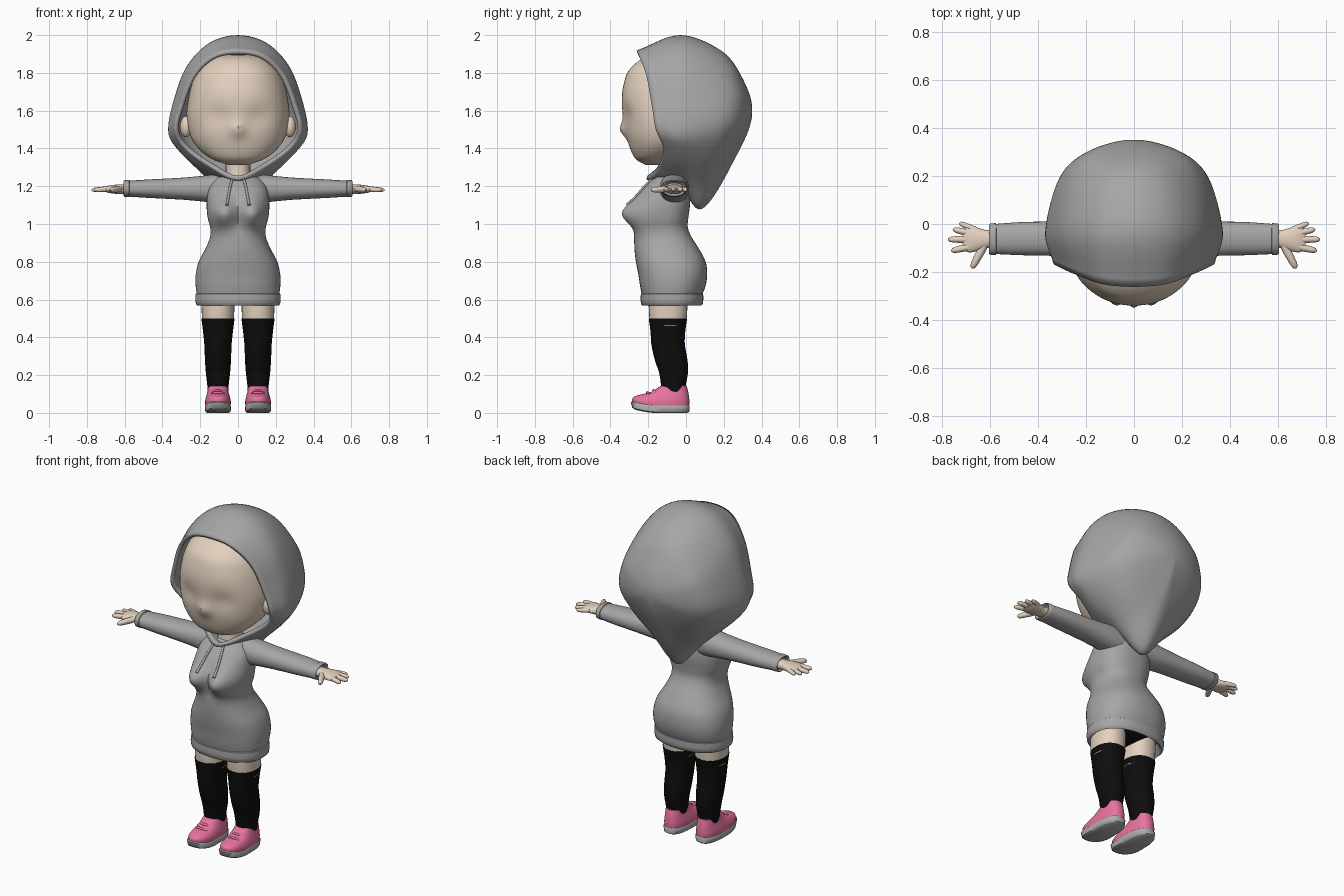
import bpy, bmesh, math
from mathutils import Vector
from mathutils.bvhtree import BVHTree

if "Cube" in bpy.data.objects:
    bpy.data.objects.remove(bpy.data.objects["Cube"])


def material(name, rgb):
    m = bpy.data.materials.new(name)
    m.diffuse_color = (*rgb, 1)
    m.use_nodes = True
    m.node_tree.nodes["Principled BSDF"].inputs["Base Color"].default_value = m.diffuse_color
    return m


GREY = material("hoodie grey", (0.38, 0.38, 0.38))
SKIN = material("skin", (0.77, 0.64, 0.52))
BLACK = material("black", (0.004, 0.004, 0.004))
PINK = material("shoe pink", (0.80, 0.17, 0.35))
SOLE = material("sole grey", (0.42, 0.42, 0.42))


def spline(pts, n, pre=None, post=None):
    """Catmull-Rom through points, n steps per span."""
    p = [Vector(q) for q in pts]
    p = [2 * p[0] - p[1] if pre is None else Vector(pre)] + p + \
        [2 * p[-1] - p[-2] if post is None else Vector(post)]
    out = []
    for i in range(1, len(p) - 2):
        a, b, c, d = p[i - 1:i + 3]
        for k in range(n):
            t = k / n
            out.append(0.5 * (2 * b + (c - a) * t + (2 * a - 5 * b + 4 * c - d) * t * t
                              + (3 * b - a - 3 * c + d) * t ** 3))
    return out + [p[-2]]


def loft(name, rings, mat, caps=(True, True)):
    """Skin a list of equal closed rings."""
    bm = bmesh.new()
    vs = [[bm.verts.new(p) for p in r] for r in rings]
    n = len(vs[0])
    for a, b in zip(vs, vs[1:]):
        for i in range(n):
            j = (i + 1) % n
            bm.faces.new((a[i], a[j], b[j], b[i]))
    if caps[0]:
        bm.faces.new(vs[0][::-1])
    if caps[1]:
        bm.faces.new(vs[-1])
    bmesh.ops.remove_doubles(bm, verts=bm.verts, dist=0.0002)
    bmesh.ops.recalc_face_normals(bm, faces=bm.faces)
    me = bpy.data.meshes.new(name)
    bm.to_mesh(me)
    bm.free()
    me.materials.append(mat)
    ob = bpy.data.objects.new(name, me)
    bpy.context.collection.objects.link(ob)
    return ob


def form(name, rows, mat, n=4, seg=40, power=2.2, place=lambda x, y, z: (x, y, z), bump=None):
    """Rounded form from rows of (height, half width, front y, back y)."""
    rings = []
    for z, w, f, b in (spline(rows, n) if n > 1 else rows):
        ring = []
        for i in range(seg):
            a = 2 * math.pi * i / seg
            c, s = math.cos(a), math.sin(a)
            x = w * math.copysign(abs(c) ** (2 / power), c)
            y = (f + b) / 2 + (b - f) / 2 * math.copysign(abs(s) ** (2 / power), s)
            v = Vector(place(x, y, z))
            ring.append(bump(v) if bump else v)
        rings.append(ring)
    return loft(name, rings, mat)


def tube(name, pts, radii, mat):
    cu = bpy.data.curves.new(name, 'CURVE')
    cu.dimensions = '3D'
    cu.bevel_depth, cu.bevel_resolution, cu.use_fill_caps = 1, 3, True
    sp = cu.splines.new('POLY')
    sp.points.add(len(pts) - 1)
    for q, p, r in zip(sp.points, pts, radii):
        q.co, q.radius = (*p, 1), r
    cu.materials.append(mat)
    ob = bpy.data.objects.new(name, cu)
    bpy.context.collection.objects.link(ob)
    return ob


def ball(name, loc, size, mat):
    bpy.ops.mesh.primitive_uv_sphere_add(segments=32, ring_count=16, location=loc)
    ob = bpy.context.object
    ob.name, ob.scale = name, size
    ob.data.materials.append(mat)


def g(d, s):
    return math.exp(-(d / s) ** 2)


# Head with nose and shallow eye hollows
def face(v):
    if v.y < -0.1:
        v.y -= 0.028 * g(v.x, 0.03) * g(v.z - 1.50, 0.04)
        v.y += 0.016 * g(abs(v.x) - 0.11, 0.07) * g(v.z - 1.57, 0.06)
    return v


form("head", [(1.312, 0.05, -0.21, -0.13), (1.34, 0.13, -0.262, -0.08), (1.38, 0.19, -0.288, 0),
              (1.44, 0.24, -0.308, 0.08), (1.51, 0.265, -0.325, 0.15), (1.59, 0.272, -0.337, 0.19),
              (1.67, 0.262, -0.34, 0.2), (1.74, 0.245, -0.33, 0.19), (1.81, 0.215, -0.305, 0.17),
              (1.87, 0.155, -0.24, 0.12), (1.895, 0.09, -0.16, 0.05)], SKIN, seg=72, bump=face)
form("neck", [(1.2, 0.07, -0.15, 0), (1.28, 0.065, -0.14, 0), (1.38, 0.07, -0.14, 0)], SKIN, seg=24)

# Hood: closed key loops from the face opening to the back
half_loops = [
    [(0, -.262, 1.918), (.135, -.25, 1.892), (.245, -.21, 1.785), (.31, -.18, 1.62),
     (.335, -.16, 1.5), (.28, -.12, 1.40), (.14, -.15, 1.30), (0, -.21, 1.235)],
    [(0, -.03, 2.0), (.15, -.03, 1.96), (.265, -.03, 1.845), (.33, -.03, 1.69),
     (.37, -.03, 1.5), (.32, -.02, 1.395), (.19, -.03, 1.28), (0, -.03, 1.18)],
    [(0, .19, 1.915), (.12, .19, 1.885), (.22, .19, 1.79), (.285, .19, 1.67),
     (.31, .19, 1.52), (.25, .16, 1.38), (.12, .115, 1.22), (0, .085, 1.08)],
    [(0, .30, 1.77), (.08, .30, 1.755), (.15, .30, 1.71), (.19, .30, 1.65),
     (.19, .30, 1.55), (.15, .285, 1.47), (.075, .26, 1.38), (0, .24, 1.31)]]
keys = []
for h in half_loops:
    full = h + [(-x, y, z) for x, y, z in h[-2:0:-1]]
    keys.append(spline(full + [full[0]], 5, full[-1], full[1])[:-1])
pole = Vector((0, 0.352, 1.6))
strands = []
for col in zip(*keys):
    d = col[-1]
    strands.append(spline(list(col) + [pole], 7, post=(-d.x, d.y, 2 * pole.z - d.z)))
hood = loft("hood", [list(r) for r in zip(*strands)][:-1], GREY, caps=(False, True))
mod = hood.modifiers.new("thickness", 'SOLIDIFY')
mod.thickness, mod.offset = 0.022, -1


# Hoodie dress with bust
def bust(v):
    if v.y < -0.1:
        v.y -= 0.095 * g(abs(v.x) - 0.08, 0.075) * g(v.z - 1.055, 0.075)
    return v


dress = form("hoodie_dress", [
    (.62, .217, -.232, .083), (.67, .224, -.243, .103), (.73, .224, -.252, .112),
    (.80, .208, -.265, .104), (.87, .172, -.273, .068), (.93, .148, -.272, .03),
    (.98, .147, -.262, .01), (1.03, .16, -.255, .012), (1.09, .166, -.255, .02),
    (1.15, .162, -.245, .02), (1.20, .15, -.215, .01), (1.25, .11, -.165, -.005)],
    GREY, seg=64, power=2.3, bump=bust)
form("dress_hem", [(.66, .17, -.2, .05), (.575, .205, -.22, .07), (.568, .214, -.23, .08),
                   (.576, .223, -.238, .089), (.60, .226, -.241, .092), (.63, .224, -.239, .091),
                   (.638, .212, -.228, .08)], GREY, n=1, seg=64, power=2.3)
ball("shorts", (0, -0.08, 0.665), (0.19, 0.125, 0.09), BLACK)

tree = BVHTree.FromPolygons([v.co for v in dress.data.vertices],
                            [p.vertices for p in dress.data.polygons])

# Paired parts
for s, side in ((-1, "right_"), (1, "left_")):
    ball(side + "ear", (s * .275, -.1, 1.515), (.032, .04, .056), SKIN)

    # Drawstring lying on the chest
    pts = []
    for k in range(9):
        t = k / 8
        x, z = s * (.03 + .028 * t ** .7), 1.235 - .135 * t
        hit = tree.ray_cast(Vector((x, -1, z)), Vector((0, 1, 0)))[0]
        pts.append((x, hit.y - .004, z))
    tube(side + "drawstring", pts, [.007] * 8 + [.009], GREY)

    # Sleeve, cuff and hand run outward along x
    def along(zc):
        return lambda a, y, t: (s * t, y, zc + a)
    form(side + "sleeve", [(.08, .08, -.14, .015), (.17, .07, -.138, .015), (.27, .06, -.134, .012),
                           (.37, .054, -.132, .01), (.47, .049, -.13, .008), (.58, .042, -.125, 0)],
         GREY, seg=32, place=along(1.187))
    form(side + "cuff", [(.572, .038, -.12, -.005), (.576, .045, -.129, .004), (.60, .044, -.128, .002),
                         (.605, .04, -.122, -.004), (.59, .03, -.11, -.015)],
         GREY, n=1, seg=32, place=along(1.188))
    form(side + "palm", [(.56, .026, -.1, -.022), (.61, .025, -.1, -.026), (.65, .024, -.112, -.016),
                         (.69, .018, -.118, -.008), (.715, .008, -.10, -.025)],
         SKIN, seg=24, place=along(1.184))
    fingers = {"little": ((.66, -.025), (.728, .004), .013), "ring": ((.67, -.042), (.755, -.022), .014),
               "middle": ((.67, -.065), (.776, -.064), .015), "index": ((.67, -.092), (.762, -.112), .015),
               "thumb": ((.625, -.09), (.676, -.185), .017)}
    for f, (a, b, r) in fingers.items():
        a, b = Vector((s * a[0], a[1], 1.186)), Vector((s * b[0], b[1], 1.18))
        tube(side + f + "_finger", [a.lerp(b, t) for t in (0, .4, .8, .93, 1)],
             [r, r, r * .85, r * .65, r * .2], SKIN)

    # Leg, stocking and shoe
    def leg(x, y, z):
        return (x + s * .106, y, z)
    form(side + "thigh", [(.46, .083, -.188, -.002), (.53, .086, -.196, .006), (.68, .09, -.2, .012)],
         SKIN, seg=32, place=leg)
    form(side + "stocking", [(.08, .055, -.13, -.005), (.14, .056, -.132, -.002), (.21, .064, -.142, .01),
                             (.28, .069, -.165, .008), (.36, .072, -.183, -.006), (.43, .079, -.188, -.004),
                             (.5, .088, -.197, .006)], BLACK, seg=32, place=leg)

    def toe_spring(v):
        v.z += .022 * max(0, (-.17 - v.y) / .12) ** 1.5
        return v
    form(side + "sole", [(0, .058, -.265, .008), (.006, .067, -.285, .017), (.034, .07, -.292, .02),
                         (.04, .066, -.287, .016)], SOLE, n=1, place=leg, power=2.6, bump=toe_spring)
    form(side + "shoe", [(.03, .066, -.285, .016), (.06, .068, -.282, .018), (.085, .063, -.245, .016),
                         (.11, .056, -.185, .012), (.142, .05, -.135, .004)],
         PINK, place=leg, power=2.4, bump=toe_spring)
    for k, (y, z, w) in enumerate(((-.172, .119, .03), (-.205, .108, .034))):
        tube(side + "shoe_lace_%d" % k, [(s * .106 + x * w, y + .012 * x * x, z - .008 * x * x)
                                        for x in (-1, -.5, 0, .5, 1)], [.007] * 5, PINK)

# Turn tubes into meshes and smooth everything
bpy.ops.object.select_all(action='DESELECT')
for ob in list(bpy.context.scene.objects):
    if ob.type == 'CURVE':
        ob.select_set(True)
        bpy.context.view_layer.objects.active = ob
bpy.ops.object.convert(target='MESH')
bpy.ops.object.select_all(action='SELECT')
bpy.ops.object.shade_smooth_by_angle(angle=math.radians(50))
